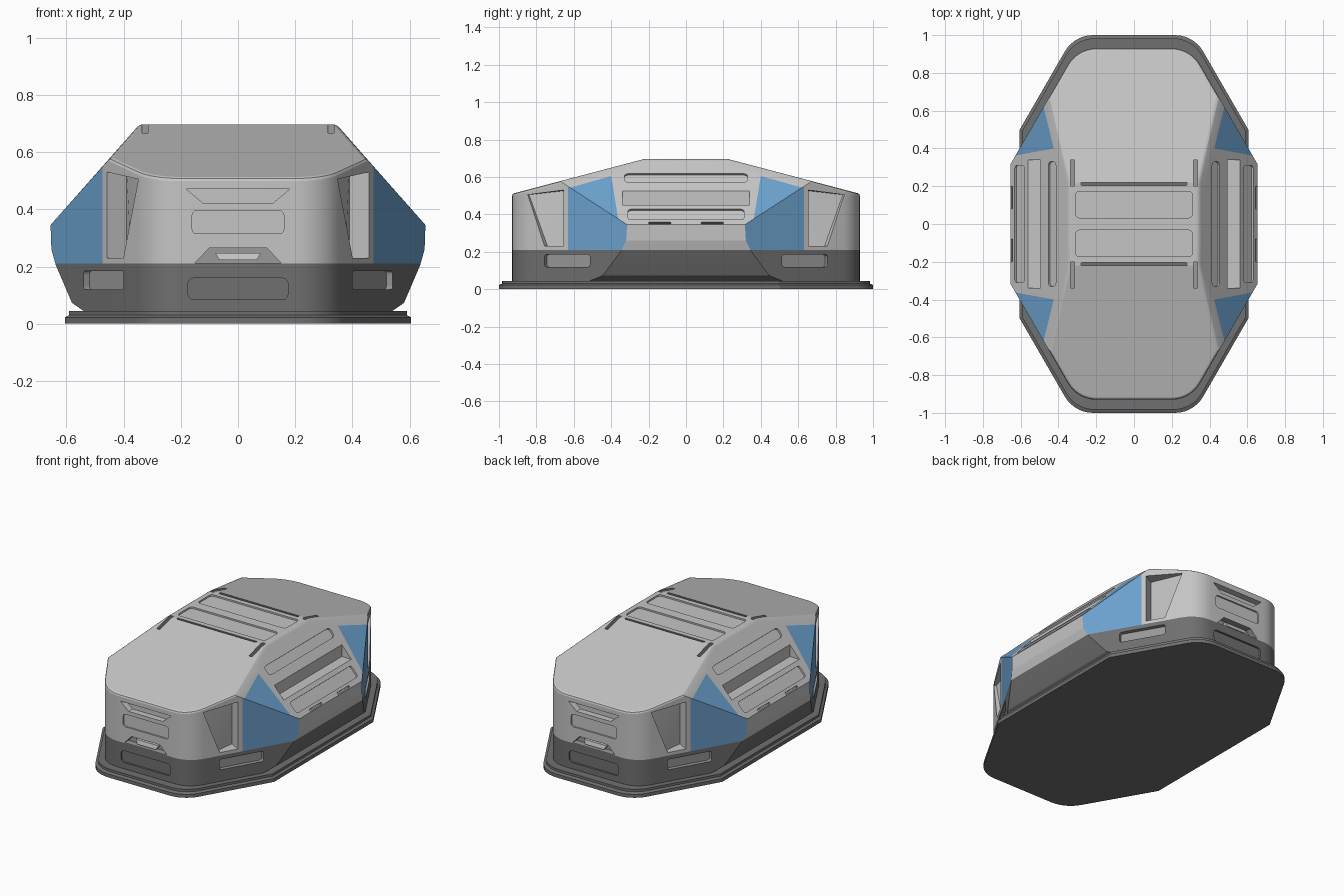
import bpy, bmesh, math
from mathutils import Vector as V

if "Cube" in bpy.data.objects:
    bpy.data.objects.remove(bpy.data.objects["Cube"])

# flat colours
LIGHT, DARK, BLUE, MID = range(4)
mats = []
for name, c in (("light_grey", (0.56, 0.56, 0.56)), ("dark_grey", (0.16, 0.16, 0.16)),
                ("blue", (0.15, 0.36, 0.62)), ("mid_grey", (0.32, 0.32, 0.32))):
    m = bpy.data.materials.new(name)
    m.diffuse_color = (*c, 1)
    m.use_nodes = True
    m.node_tree.nodes["Principled BSDF"].inputs["Base Color"].default_value = m.diffuse_color
    mats.append(m)


def make(name, bm):
    me = bpy.data.meshes.new(name)
    bmesh.ops.recalc_face_normals(bm, faces=bm.faces[:])
    bm.to_mesh(me)
    bm.free()
    for m in mats:
        me.materials.append(m)
    ob = bpy.data.objects.new(name, me)
    bpy.context.collection.objects.link(ob)
    return ob


def outline(x, yc, y, t):
    """Stretched octagon with rounded end corners."""
    xt, r = x - (y - yc) / math.sqrt(3), t * math.sqrt(3)
    q = [(x, yc)]
    for i in range(8):
        a = math.radians(30 + 60 * i / 7)
        q.append((xt - t + r * math.cos(a), y - r + r * math.sin(a)))
    return (q + [(-a, b) for a, b in q[::-1]] + [(-a, -b) for a, b in q]
            + [(a, -b) for a, b in q[::-1]])


def loft(rings):
    bm = bmesh.new()
    vs = [[bm.verts.new((x, y, z)) for x, y in ring] for ring, z in rings]
    n = len(vs[0])
    bm.faces.new(vs[0][::-1])
    bm.faces.new(vs[-1])
    for a, b in zip(vs, vs[1:]):
        for i in range(n):
            bm.faces.new((a[i], a[(i + 1) % n], b[(i + 1) % n], b[i]))
    return bm


def cut(bm, co, no, clear=True):
    geom = bm.verts[:] + bm.edges[:] + bm.faces[:]
    res = bmesh.ops.bisect_plane(bm, geom=geom, dist=1e-5, plane_co=co, plane_no=no,
                                 clear_outer=clear)
    if clear:
        edges = [e for e in res["geom_cut"] if isinstance(e, bmesh.types.BMEdge) and e.is_boundary]
        if edges:
            bmesh.ops.edgeloop_fill(bm, edges=edges)


def smooth(ob):
    bpy.ops.object.select_all(action="DESELECT")
    ob.select_set(True)
    bpy.context.view_layer.objects.active = ob
    bpy.ops.object.shade_smooth_by_angle(angle=math.radians(12))


# base plate
bm = loft([(outline(.605, .5, 1, .1), 0), (outline(.605, .5, 1, .1), .022),
           (outline(.59, .496, .983, .1), .03), (outline(.59, .496, .983, .1), .045)])
for f in bm.faces:
    f.material_index = DARK
smooth(make("base_plate", bm))

# body: rounded octagon prism trimmed by side, roof and top planes
bm = loft([(outline(.70, .237, .93, .1), .04), (outline(.70, .237, .93, .1), .9)])
side = [(.54, .045), (.58, .073), (.637, .206), (.652, .26), (.655, .345), (.344, .697)]
for s in (1, -1):
    for (x0, z0), (x1, z1) in zip(side, side[1:]):
        cut(bm, (s * x0, 0, z0), V((s * (z1 - z0), 0, x0 - x1)).normalized())
    cut(bm, (0, s * .22, .697), V((0, s * .187, .71)).normalized())
cut(bm, (0, 0, .697), (0, 0, 1))
bmesh.ops.recalc_face_normals(bm, faces=bm.faces[:])
rim = [e for e in bm.edges if len(e.link_faces) == 2
       and max(f.normal.z for f in e.link_faces) > .9
       and -.1 < min(f.normal.z for f in e.link_faces) < .7]
bmesh.ops.bevel(bm, geom=rim, offset=.012, segments=2, profile=.5, affect="EDGES", clamp_overlap=True)

# colour borders of the corner panels and lower band
cut(bm, (0, 0, .21), (0, 0, 1), False)
for s in (1, -1):
    cut(bm, (0, s * .63, 0), (0, 1, 0), False)
    cut(bm, (0, s * .36, .36), V((0, s * .245, -.04)).normalized(), False)
    cut(bm, (0, s * .40, .605), V((0, s * .065, .23)).normalized(), False)
bm.normal_update()
for f in bm.faces:
    c, n = f.calc_center_median(), f.normal
    y = abs(c.y)
    diagonal = abs(n.z) < .1 and .8 < abs(n.x) < .9 and y < .63
    slope = (.64 < n.z < .68 and abs(n.x) > .7 and (y - .36) * .245 > (c.z - .36) * .04
             and (y - .4) * .065 + (c.z - .605) * .23 < 0)
    f.material_index = DARK if c.z < .21 else BLUE if diagonal or slope else LIGHT
body = make("body", bm)


# recess helpers
def rr(cx, cy, w, h, r):
    pts = []
    for k, (sx, sy) in enumerate(((1, 1), (-1, 1), (-1, -1), (1, -1))):
        for i in range(4):
            a = math.radians(90 * k + 30 * i)
            pts.append((cx + sx * (w / 2 - r) + r * math.cos(a), cy + sy * (h / 2 - r) + r * math.sin(a)))
    return pts


cutter = bmesh.new()


def recess(frame, poly, depth, mat=LIGHT, out=.03, mirror="xy"):
    o, u, v, n = (V(a) for a in frame)
    d = depth if isinstance(depth, (list, tuple)) else [depth] * len(poly)
    for sx in ((1, -1) if "x" in mirror else (1,)):
        for sy in ((1, -1) if "y" in mirror else (1,)):
            def at(p, h):
                w = o + u * p[0] + v * p[1] + n * h
                return cutter.verts.new((w.x * sx, w.y * sy, w.z))
            a = [at(p, out) for p in poly]
            b = [at(p, -h) for p, h in zip(poly, d)]
            k = len(poly)
            fs = [cutter.faces.new(a), cutter.faces.new(b[::-1])]
            fs += [cutter.faces.new((a[i], b[i], b[(i + 1) % k], a[(i + 1) % k])) for i in range(k)]
            for f in fs:
                f.material_index = mat


roof = ((0, 0, .697), (1, 0, 0), (0, 1, 0), (0, 0, 1))
front = ((0, -.93, 0), (1, 0, 0), (0, 0, 1), (0, -1, 0))
slope = ((.655, 0, .345), (0, 1, 0), (-.662, 0, .749), (.749, 0, .662))
diag = ((.473, -.63, 0), (-.5, -.866, 0), (0, 0, 1), (.866, -.5, 0))
across = ((0, 0, 0), (1, 0, 0), (0, 0, 1), (0, 1, 0))

# roof panels, grooves and brackets
recess(roof, rr(0, .103, .62, .14, .02), .01, mirror="y")
recess(roof, rr(0, .213, .56, .016, .004), .02, DARK, mirror="y")
recess(roof, rr(.325, .27, .022, .14, .004), .05, MID)
# side slots, alcoves and small vents
recess(slope, rr(0, .334, .66, .06, .02), .012, mirror="x")
recess(slope, rr(0, .073, .62, .075, .015), .012, mirror="x")
recess(across, [(.495, .45), (.63, .45), (.63, .529), (.495, .529)], .34, out=.34, mirror="x")
recess(slope, rr(.14, .012, .12, .012, .004), .015, MID)
# end wall panels and vents
recess(front, rr(0, .355, .32, .08, .015), .01, mirror="y")
recess(front, [(-.12, .42), (.12, .42), (.18, .47), (-.18, .47)], .04, mirror="y")
recess(front, [(-.15, .213), (.15, .213), (.1, .265), (-.1, .265)], .04, MID, mirror="y")
recess(front, rr(0, .122, .35, .075, .02), .012, DARK, mirror="y")
# corner windows and lower band windows
recess(diag, [(.03, .23), (.03, .53), (.25, .505), (.145, .23)], (.08, .08, .015, .03))
recess(diag, rr(.006, .152, .28, .065, .012), .025, MID)

bmesh.ops.triangulate(cutter, faces=cutter.faces[:])
cut_ob = make("recess_cutter", cutter)
cut_ob.hide_render = True
mod = body.modifiers.new("recesses", "BOOLEAN")
mod.operation, mod.solver, mod.object = "DIFFERENCE", "EXACT", cut_ob
bpy.context.view_layer.objects.active = body
bpy.ops.object.modifier_apply(modifier=mod.name)
bpy.data.objects.remove(cut_ob)
smooth(body)


# slats inside the end vents
for s, name in ((-1, "front_vent_slat"), (1, "back_vent_slat")):
    bm = loft([([(-.065, s * .895), (.065, s * .895), (.065, s * .922), (-.065, s * .922)], .222),
               ([(-.08, s * .895), (.08, s * .895), (.08, s * .915), (-.08, s * .915)], .248)])
    make(name, bm)
